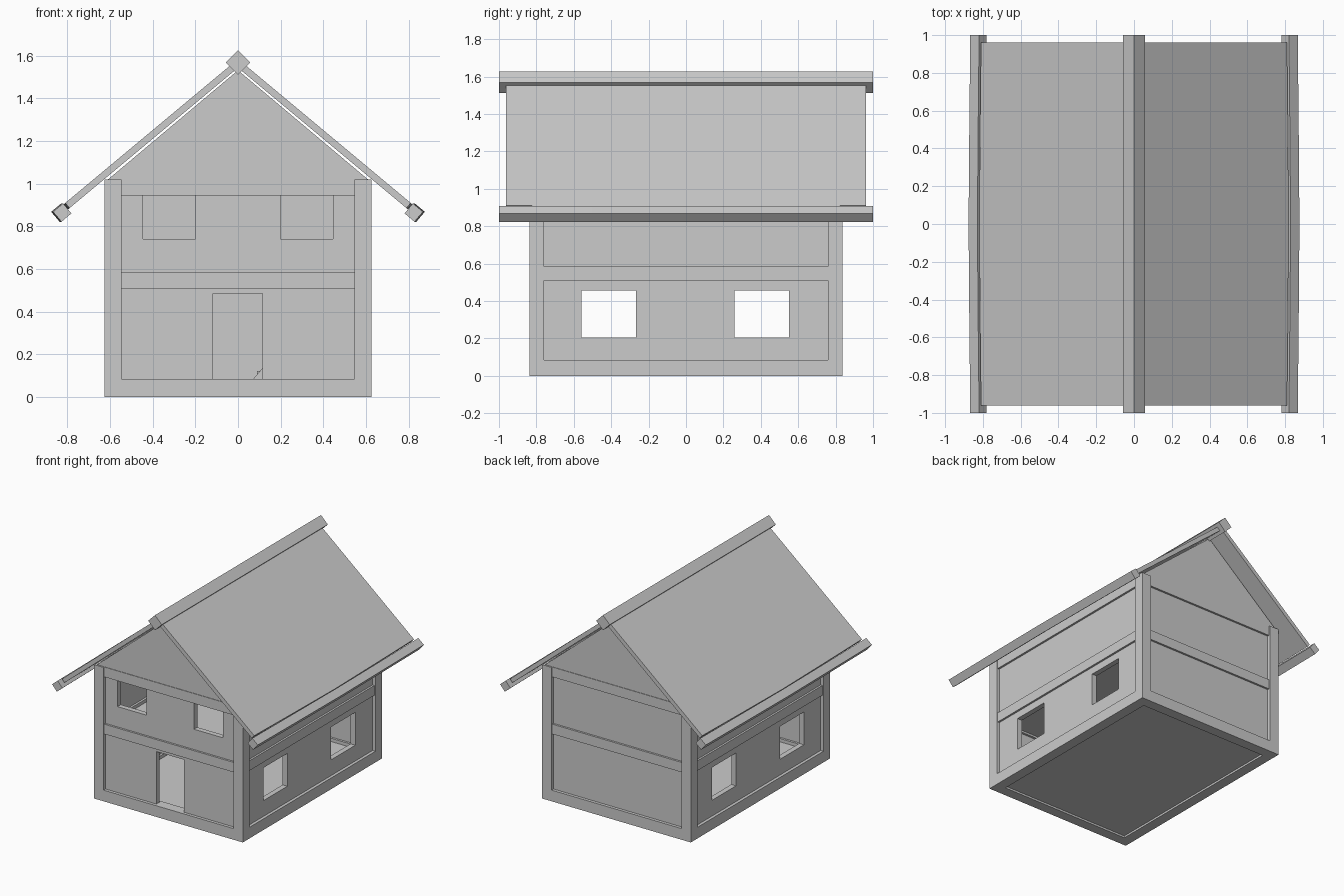
import bpy, bmesh, math

if "Cube" in bpy.data.objects:
    bpy.data.objects.remove(bpy.data.objects["Cube"])

HX, HY, P = 0.627, 0.838, 0.08      # half width, half depth, timber size
EAVE, SLOPE = 1.02, 0.833


def finish(name, bm):
    bmesh.ops.recalc_face_normals(bm, faces=bm.faces)
    me = bpy.data.meshes.new(name)
    bm.to_mesh(me)
    bm.free()
    ob = bpy.data.objects.new(name, me)
    bpy.context.collection.objects.link(ob)
    return ob


def box(name, x0, x1, y0, y1, z0, z1):
    bm = bmesh.new()
    bmesh.ops.create_cube(bm, size=1)
    for v in bm.verts:
        v.co = (x1 if v.co.x > 0 else x0, y1 if v.co.y > 0 else y0, z1 if v.co.z > 0 else z0)
    return finish(name, bm)


def loft(name, sections):
    """Closed solid through rings; each section is (y, [(x, z), ...])."""
    bm = bmesh.new()
    rings = [[bm.verts.new((x, y, z)) for x, z in pts] for y, pts in sections]
    for a, b in zip(rings, rings[1:]):
        for i in range(len(a)):
            j = (i + 1) % len(a)
            bm.faces.new((a[i], a[j], b[j], b[i]))
    bm.faces.new(rings[0])
    bm.faces.new(rings[-1])
    return finish(name, bm)


def panel(name, us, vs, holes, place, thick=0.04):
    """Wall panel: grid of cells with openings left out, then thickened."""
    bm = bmesh.new()
    grid = [[bm.verts.new(place(u, v)) for v in vs] for u in us]
    for i in range(len(us) - 1):
        for j in range(len(vs) - 1):
            if (i, j) not in holes:
                bm.faces.new((grid[i][j], grid[i + 1][j], grid[i + 1][j + 1], grid[i][j + 1]))
    ob = finish(name, bm)
    m = ob.modifiers.new("thickness", 'SOLIDIFY')
    m.thickness, m.offset = thick, 0


def square(cx, cz, side, deg):
    r = side / math.sqrt(2)
    return [(cx + r * math.cos(math.radians(deg + 45 + 90 * k)),
             cz + r * math.sin(math.radians(deg + 45 + 90 * k))) for k in range(4)]


# Corner posts
for sx in (-1, 1):
    for sy in (-1, 1):
        xs = sorted((sx * HX, sx * (HX - P)))
        ys = sorted((sy * HY, sy * (HY - P)))
        box("corner_post", *xs, *ys, 0, EAVE)

# Horizontal timbers on all four sides
IN = 0.008
for label, z0, z1 in (("sill_beam", 0, 0.085), ("middle_beam", 0.51, 0.585), ("top_beam", 0.945, EAVE)):
    o = 0.0 if z0 == 0 else IN
    for s in (-1, 1):
        box(label, -HX + P, HX - P, *sorted((s * (HY - o), s * (HY - P))), z0, z1)
        box(label, *sorted((s * (HX - o), s * (HX - P))), -HY + P, HY - P, z0, z1)

# Front wall panels with door and two windows, plain back wall
W, D = HX - P + 0.01, HY - P + 0.01
WY, WX = HY - 0.043, HX - 0.043
panel("front_wall_lower", (-W, -0.118, 0.115, W), (0.085, 0.485, 0.52), {(1, 0)},
      lambda u, v: (u, -WY, v))
panel("front_wall_upper", (-W, -0.445, -0.2, 0.2, 0.445, W), (0.575, 0.74, 0.945),
      {(1, 1), (3, 1)}, lambda u, v: (u, -WY, v))
panel("back_wall", (-W, W), (0.075, 0.955), set(), lambda u, v: (u, WY, v))

# Side wall panels with two windows each
for s in (-1, 1):
    panel("side_wall", (-D, -0.558, -0.268, 0.26, 0.55, D), (0.075, 0.205, 0.455, 0.955),
          {(1, 1), (3, 1)}, lambda u, v: (s * WX, u, v))

# Gables
tri = [(-HX + 0.005, EAVE - 0.01), (HX - 0.005, EAVE - 0.01), (0, EAVE + SLOPE * HX - 0.01)]
for s in (-1, 1):
    loft("gable", [(s * (HY - IN - 0.004), tri), (s * (HY - 0.065), tri)])

# Ground floor, and upper floor with a stair opening
box("ground_floor", -W, W, -D, D, 0.015, 0.06)
box("upper_floor", -W, W, -D, 0.56, 0.525, 0.56)
box("upper_floor_back", -W, 0.05, 0.56, D, 0.525, 0.56)

# Ladder stair along the back wall
X0, X1, Z0, Z1 = 0.05, 0.5, 0.06, 0.56
for y in (0.59, 0.74):
    prof = [(X0, Z0), (X0 + 0.05, Z0), (X1 + 0.03, Z1), (X1 - 0.02, Z1)]
    loft("stair_rail", [(y, prof), (y + 0.018, prof)])
for i in range(1, 9):
    t = i / 9
    x, z = X0 + 0.02 + t * (X1 - X0), Z0 + t * (Z1 - Z0)
    box("stair_tread", x - 0.03, x + 0.03, 0.6, 0.75, z - 0.007, z + 0.007)

# Roof slopes and eave beams, bowed slightly outward at mid length
for s in (-1, 1):
    secs, beam = [], []
    for y, b in ((-1, 0), (-0.5, 0.005), (0, 0.009), (0.5, 0.005), (1, 0)):
        xe = 0.81 + b
        secs.append((y * 0.962, [(0, 1.585), (s * xe, 1.585 - SLOPE * xe),
                                 (s * (xe - 0.02), 1.544 - SLOPE * (xe - 0.02)), (0, 1.544)]))
        beam.append((y, square(s * (0.824 + b), 0.865, 0.061, -s * 40)))
    loft("roof_slope", secs)
    loft("eave_beam", beam)

# Ridge beam
ridge = square(0, 1.569, 0.081, 45)
loft("ridge_beam", [(-1, ridge), (1, ridge)])
